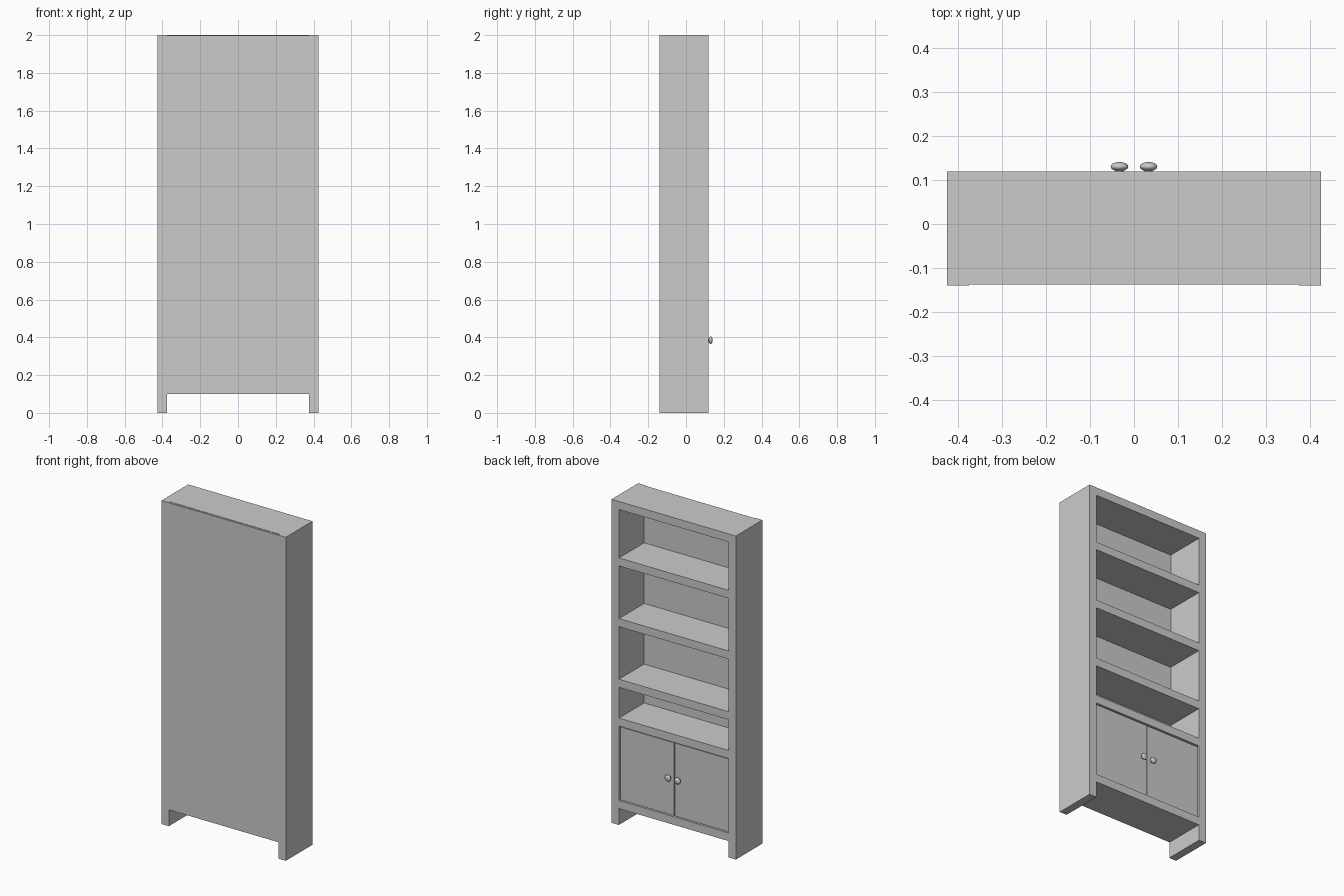
import bpy
import math

if "Cube" in bpy.data.objects:
    bpy.data.objects.remove(bpy.data.objects["Cube"])


def box(name, x0, x1, y0, y1, z0, z1):
    bpy.ops.mesh.primitive_cube_add(
        size=1, location=((x0 + x1) / 2, (y0 + y1) / 2, (z0 + z1) / 2))
    ob = bpy.context.object
    ob.name = name
    ob.scale = (x1 - x0, y1 - y0, z1 - z0)
    bpy.ops.object.transform_apply(location=False, rotation=False, scale=True)
    return ob


INNER, OUTER = 0.375, 0.425      # inner and outer faces of the side panels
BACK, OPEN = -0.14, 0.12         # closed side (-y) and open side (+y)
T = 0.05                         # board thickness

# Side panels, reaching the floor as legs
box("side_panel_left", -OUTER, -INNER, BACK, OPEN, 0, 2)
box("side_panel_right", INNER, OUTER, BACK, OPEN, 0, 2)

# Back panel, top board and bottom board
box("back_panel", -INNER, INNER, BACK + 0.002, BACK + 0.013, 0.1, 1.998)
box("top_board", -INNER, INNER, BACK + 0.013, OPEN, 2 - T, 2)
box("bottom_board", -INNER, INNER, BACK + 0.013, OPEN - 0.002, 0.1, 0.1 + T)

# Shelves, the lowest one closing the cupboard
for i, top in enumerate((0.66, 0.9, 1.275, 1.65)):
    box(f"shelf_{i + 1}", -INNER, INNER, BACK + 0.013, OPEN - 0.002, top - T, top)

# Cupboard doors with round flattened knobs
for side, s in (("left", -1), ("right", 1)):
    xs = sorted((s * 0.0025, s * 0.371))
    box(f"door_{side}", xs[0], xs[1], 0.09, 0.112, 0.154, 0.604)

    x, z = s * 0.033, 0.385
    bpy.ops.mesh.primitive_cylinder_add(
        vertices=24, radius=0.009, depth=0.018, location=(x, 0.119, z),
        rotation=(math.pi / 2, 0, 0))
    bpy.context.object.name = f"knob_stem_{side}"
    bpy.ops.object.shade_smooth_by_angle()

    bpy.ops.mesh.primitive_uv_sphere_add(
        segments=32, ring_count=16, radius=1, location=(x, 0.1305, z),
        rotation=(math.pi / 2, 0, 0))
    knob = bpy.context.object
    knob.name = f"knob_{side}"
    knob.scale = (0.02, 0.02, 0.0105)
    bpy.ops.object.shade_smooth()
